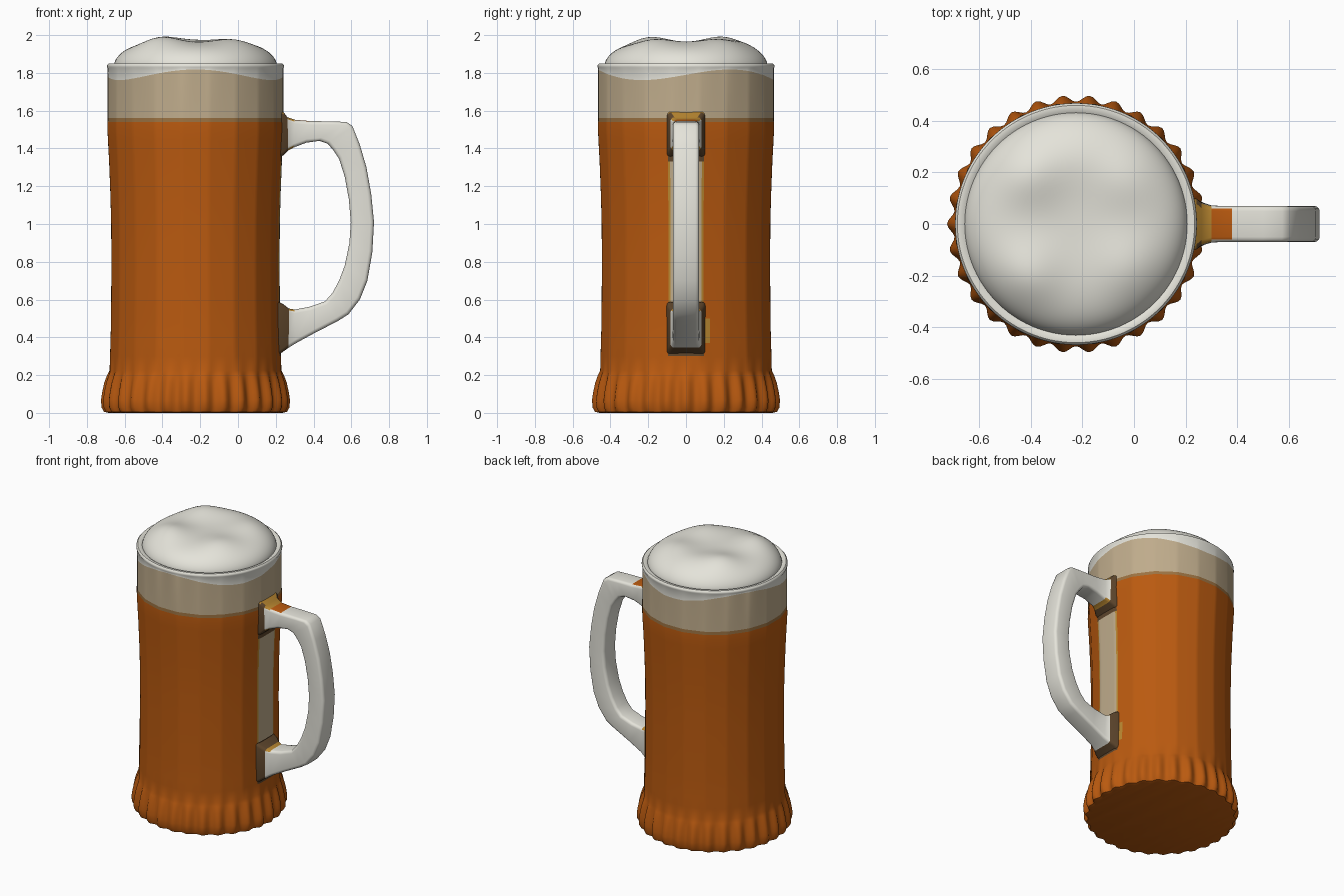
import bpy, bmesh, math
from mathutils import Vector

if "Cube" in bpy.data.objects:
    bpy.data.objects.remove(bpy.data.objects["Cube"])

CX = -0.225          # axis of the mug body
N = 240              # segments round the body


def mat(name, r, g, b):
    m = bpy.data.materials.new(name)
    m.diffuse_color = (r, g, b, 1)
    m.use_nodes = True
    m.node_tree.nodes["Principled BSDF"].inputs["Base Color"].default_value = m.diffuse_color
    return m


MATS = [mat("amber_beer", 0.49, 0.102, 0.005), mat("cream", 0.52, 0.41, 0.26),
        mat("foam_white", 0.78, 0.77, 0.70), mat("tan_line", 0.33, 0.17, 0.055),
        mat("gold", 0.48, 0.24, 0.03), mat("dark_brown", 0.11, 0.06, 0.025)]
AMBER, CREAM, WHITE, TAN, GOLD, BROWN = range(6)


def finish(name, bm, angle=40):
    bmesh.ops.recalc_face_normals(bm, faces=bm.faces[:])
    me = bpy.data.meshes.new(name)
    bm.to_mesh(me)
    bm.free()
    ob = bpy.data.objects.new(name, me)
    bpy.context.collection.objects.link(ob)
    for m in MATS:
        me.materials.append(m)
    bpy.ops.object.select_all(action='DESELECT')
    ob.select_set(True)
    bpy.context.view_layer.objects.active = ob
    bpy.ops.object.shade_smooth_by_angle(angle=math.radians(angle))
    return ob


def bridge(bm, a, b, mi=None):
    n = len(a)
    for i in range(n):
        f = bm.faces.new((a[i], a[(i + 1) % n], b[(i + 1) % n], b[i]))
        if mi is not None:
            f.material_index = mi


# ---- mug body: lathe with flat panels, scalloped foot and wavy foam line
# rows: radius, z, panel weight, scallop depth
BODY = [(.455, 0, 0, .004), (.476, .006, 0, .009), (.486, .03, 0, .012), (.487, .07, 0, .013),
        (.482, .11, 0, .012), (.473, .16, 0, .010), (.463, .20, .3, .006), (.456, .225, .8, .001),
        (.455, .30, 1, 0), (.453, .37, 1, 0), (.451, .44, 1, 0), (.450, .50, 1, 0),
        (.449, .59, 1, 0), (.448, .80, 1, 0), (.449, 1.0, 1, 0), (.453, 1.15, 1, 0),
        (.460, 1.33, 1, 0), (.466, 1.44, 1, 0), (.469, 1.50, 1, 0), (.468, 1.54, 1, 0),
        (.467, 1.562, .8, 0), (.467, 1.79, .6, 0), (.466, 1.826, .1, 0), (.469, 1.832, 0, 0),
        (.468, 1.842, 0, 0), (.460, 1.85, 0, 0), (.446, 1.851, 0, 0), (.430, 1.842, 0, 0)]


def body_colour(c):
    if c.z > 1.565:
        a = math.atan2(c.y, c.x - CX)
        return WHITE if c.z > 1.73 + .014 * math.cos(3 * (a + math.pi / 2)) else CREAM
    if c.z > 1.54:
        return TAN
    y = abs(c.y)
    if c.x > 0:
        if .59 < c.z < 1.33:                      # pale strip behind the handle
            return CREAM if y < .078 else GOLD if y < .092 else AMBER
        if y < .095 and c.z > .30:                # stain round the joints
            return BROWN
        if .37 < c.z < .50 and .095 < c.y < .13:  # small gold fleck
            return GOLD
    return AMBER


bm = bmesh.new()
rings = []
step = math.radians(18)
for r, z, w, s in BODY:
    ring = []
    for i in range(N):
        a = 2 * math.pi * i / N
        k = (a + step / 2) % step - step / 2
        panel = math.cos(step / 2) / math.cos(k) * 1.006
        rr = r * (1 + w * .9 * (panel - 1)) + s * math.cos(30 * a)
        zz = z + (.028 * math.cos(3 * (a + math.pi / 2)) if z == 1.79 else 0)
        if z == 1.826:
            zz = max(zz, z)
        ring.append(bm.verts.new((CX + rr * math.cos(a), rr * math.sin(a), zz)))
    rings.append(ring)
for a, b in zip(rings, rings[1:]):
    bridge(bm, a, b)
for f in bm.faces:
    f.material_index = body_colour(f.calc_center_median())
# faces between the two named lines are exactly cream below, white above
for f in bm.faces:
    c = f.calc_center_median()
    if c.z > 1.565:
        low = min(v.co.z for v in f.verts)
        f.material_index = CREAM if low < 1.60 else WHITE
bm.faces.new(rings[0][::-1]).material_index = AMBER
finish("mug_body", bm)

# ---- foam head: rounded dome with soft lumps
LUMPS = [(-.19, .20, .040), (-.19, -.20, .040), (.20, .18, .026), (.20, -.17, .026), (0, .27, .015)]


def foam_z(x, y):
    r = math.hypot(x, y) / .432
    edge = max(0, 1 - r ** 5) ** .62
    z = .118 * edge
    for lx, ly, h in LUMPS:
        z += h * edge * math.exp(-((x - lx) ** 2 + (y - ly) ** 2) / .018)
    return 1.84 + z


bm = bmesh.new()
rings = []
for j in range(24):
    r = .432 * math.sin(math.pi / 2 * (24 - j) / 24)
    ring = []
    for i in range(96):
        a = 2 * math.pi * i / 96
        x, y = r * math.cos(a), r * math.sin(a)
        ring.append(bm.verts.new((CX + x, y, foam_z(x, y))))
    rings.append(ring)
for a, b in zip(rings, rings[1:]):
    bridge(bm, a, b, WHITE)
top = bm.verts.new((CX, 0, foam_z(0, 0)))
for i in range(96):
    bm.faces.new((rings[-1][i], rings[-1][(i + 1) % 96], top)).material_index = WHITE
finish("foam_head", bm, 80)

# ---- handle: rounded rectangular sections, outer x,z / inner x,z / half width
HANDLE = [(.20, 1.61, .20, 1.34, .105), (.243, 1.59, .243, 1.365, .098), (.262, 1.565, .266, 1.39, .082),
          (.30, 1.552, .295, 1.405, .071), (.38, 1.545, .36, 1.43, .07), (.50, 1.543, .43, 1.44, .07),
          (.575, 1.54, .475, 1.425, .07), (.605, 1.52, .505, 1.39, .07), (.645, 1.42, .535, 1.345, .07),
          (.68, 1.30, .565, 1.25, .07), (.705, 1.16, .587, 1.13, .07), (.72, 1.01, .597, 1.01, .07),
          (.711, .85, .59, .90, .07), (.685, .70, .565, .78, .07), (.645, .60, .535, .70, .07),
          (.585, .522, .50, .635, .07), (.53, .487, .46, .59, .07), (.40, .42, .38, .562, .07),
          (.305, .368, .30, .547, .071), (.268, .345, .27, .552, .082), (.240, .325, .240, .575, .098),
          (.19, .29, .19, .60, .105)]
RAD = .02
bm = bmesh.new()
rings = []
for ox, oz, ix, iz, w in HANDLE:
    o, n = Vector((ox, 0, oz)), Vector((ix, 0, iz))
    mid, d, half = (o + n) / 2, (o - n).normalized(), (o - n).length / 2
    ring = []
    for q, (sd, sy) in enumerate(((1, 1), (-1, 1), (-1, -1), (1, -1))):
        for t in range(4):
            a = math.pi / 2 * (q + t / 3)
            u = sd * (half - RAD) + RAD * math.cos(a)
            v = sy * (w - RAD) + RAD * math.sin(a)
            ring.append(bm.verts.new(mid + d * u + Vector((0, v, 0))))
    rings.append(ring)
for a, b in zip(rings, rings[1:]):
    bridge(bm, a, b, WHITE)
bm.faces.new(rings[0])
bm.faces.new(rings[-1])
bmesh.ops.recalc_face_normals(bm, faces=bm.faces[:])
for f in bm.faces:                                # stains where the handle meets the glass
    c = f.calc_center_median()
    upper_side = c.z > 1.5 and f.normal.z > .6
    if upper_side and c.x < .30:
        f.material_index = GOLD
    elif upper_side and c.x < .36 and abs(c.y) < .06:
        f.material_index = AMBER
    elif c.x < .26:
        f.material_index = BROWN
    elif c.x < .29 and abs(f.normal.y) < .7 and c.z > .4:
        f.material_index = GOLD
finish("handle", bm, 35)
